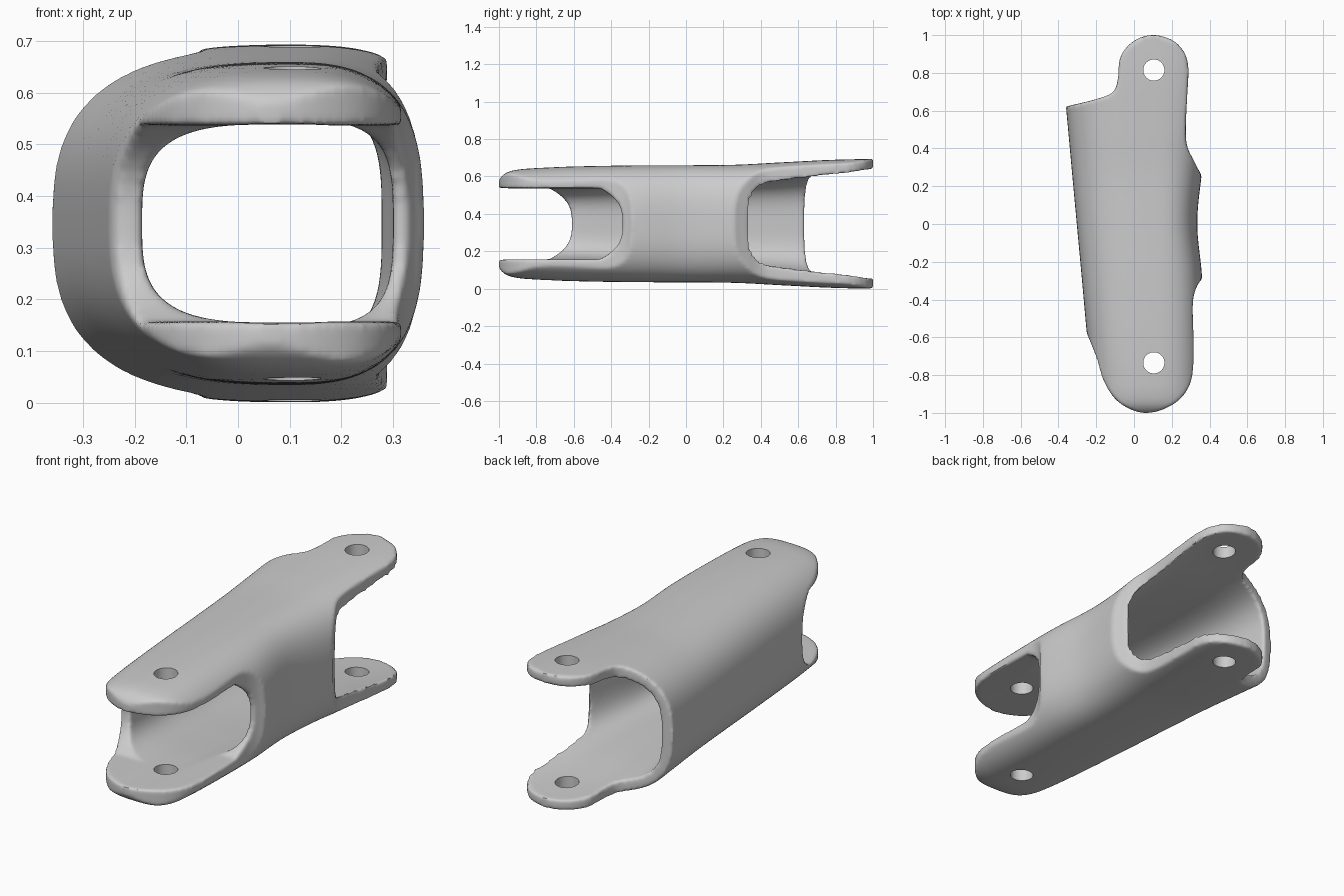
import bpy, bmesh, math

if "Cube" in bpy.data.objects:
    bpy.data.objects.remove(bpy.data.objects["Cube"])

ZC = 0.347   # height of the mirror plane between the two plates
CX = 0.10    # x of the pivot axis


def hermite(table, y):
    """Smooth interpolation of the rows (y, a, b, c) at position y."""
    def slope(i, k):
        lo, hi = max(i - 1, 0), min(i + 1, len(table) - 1)
        return (table[hi][k] - table[lo][k]) / (table[hi][0] - table[lo][0])
    i = 0
    while i < len(table) - 2 and y > table[i + 1][0]:
        i += 1
    h = table[i + 1][0] - table[i][0]
    t = (y - table[i][0]) / h
    out = []
    for k in (1, 2, 3):
        p, q = table[i][k], table[i + 1][k]
        out.append((2*t**3 - 3*t*t + 1) * p + (3*t*t - 2*t**3) * q
                   + (t**3 - 2*t*t + t) * h * slope(i, k) + (t**3 - t*t) * h * slope(i + 1, k))
    return out


def closed_spline(pts, steps=8):
    """Closed Catmull-Rom curve through 2D points."""
    n, out = len(pts), []
    for i in range(n):
        p0, p1, p2, p3 = (pts[(i + j) % n] for j in (-1, 0, 1, 2))
        for s in range(steps):
            t = s / steps
            out.append(tuple(0.5 * (2*b + (c - a)*t + (2*a - 5*b + 4*c - d)*t*t
                                    + (3*b - a - 3*c + d)*t**3)
                             for a, b, c, d in zip(p0, p1, p2, p3)))
    return out


def skin(name, rings):
    """Solid through a list of equal rings, with capped ends."""
    bm = bmesh.new()
    loops = [[bm.verts.new(p) for p in ring] for ring in rings]
    for a, b in zip(loops, loops[1:]):
        for i in range(len(a)):
            j = (i + 1) % len(a)
            bm.faces.new((a[i], a[j], b[j], b[i]))
    bm.faces.new(loops[0])
    bm.faces.new(loops[-1])
    bmesh.ops.recalc_face_normals(bm, faces=bm.faces)
    me = bpy.data.meshes.new(name)
    bm.to_mesh(me)
    bm.free()
    ob = bpy.data.objects.new(name, me)
    bpy.context.collection.objects.link(ob)
    return ob


def tube(name, table, power, count=70, sides=96):
    """Loft of rounded-square sections; rows are y, left x, right x, half height."""
    rings = []
    y0, y1 = table[0][0], table[-1][0]
    for s in range(count + 1):
        f = s / count
        y = y0 + (y1 - y0) * f ** 1.4        # denser at the rounded front
        left, right, half = hermite(table, y)
        ring = []
        for k in range(sides):
            a = 2 * math.pi * (k + 0.5) / sides
            c, d = math.cos(a), math.sin(a)
            w = right - CX if c > 0 else CX - left
            ring.append((CX + math.copysign(abs(c) ** (2 / power), c) * w, y,
                         ZC + math.copysign(abs(d) ** (2 / power), d) * half))
        rings.append(ring)
    return skin(name, rings)


def boolean(ob, cutter, op):
    m = ob.modifiers.new(cutter.name, 'BOOLEAN')
    m.operation, m.object, m.solver = op, cutter, 'EXACT'
    cutter.hide_render = True
    cutters.append(cutter)


cutters = []

# Outer shell: tapered tube with a domed front
body = tube("link_arm", [
    (-1.03, -0.15, 0.30, 0.185), (-0.985, -0.19, 0.34, 0.255), (-0.93, -0.21, 0.36, 0.284),
    (-0.80, -0.228, 0.365, 0.298), (-0.58, -0.25, 0.365, 0.307), (-0.28, -0.277, 0.36, 0.312),
    (0.0, -0.303, 0.335, 0.313), (0.27, -0.328, 0.36, 0.316), (0.5, -0.349, 0.40, 0.328),
    (0.8, -0.377, 0.45, 0.343), (1.03, -0.397, 0.46, 0.347)], 2.8)

# Inner cavity
boolean(body, tube("cavity_cutter", [
    (-1.2, -0.185, 0.285, 0.193), (-0.6, -0.185, 0.285, 0.194), (-0.28, -0.21, 0.30, 0.212),
    (0.0, -0.24, 0.278, 0.230), (0.27, -0.265, 0.305, 0.240), (0.5, -0.287, 0.345, 0.253),
    (0.8, -0.315, 0.40, 0.282), (1.2, -0.34, 0.43, 0.302)], 3.4), 'DIFFERENCE')

# Plan outline: rounded lugs at both ends, wall notches between them
outline = closed_spline([
    (0.10, 1.0), (0.031, 0.986), (-0.035, 0.94), (-0.076, 0.87), (-0.085, 0.77),
    (-0.11, 0.70), (-0.19, 0.664), (-0.36, 0.622), (-0.5, 0.59), (-0.55, 0.3),
    (-0.55, -0.1), (-0.45, -0.38), (-0.30, -0.50), (-0.25, -0.58), (-0.203, -0.70),
    (-0.16, -0.83), (-0.10, -0.925), (-0.02, -0.98), (0.06, -1.0), (0.15, -0.983),
    (0.24, -0.93), (0.295, -0.85), (0.314, -0.75), (0.315, -0.6), (0.311, -0.43),
    (0.325, -0.35), (0.36, -0.29), (0.45, -0.2), (0.48, 0.0), (0.44, 0.14),
    (0.36, 0.255), (0.32, 0.33), (0.282, 0.41), (0.274, 0.5), (0.28, 0.65),
    (0.288, 0.82), (0.27, 0.90), (0.225, 0.958), (0.165, 0.989)])
boolean(body, skin("outline_cutter", [[(x, y, z) for x, y in outline] for z in (-0.3, 1.0)]),
        'INTERSECT')

# Front slots, round-ended: the right wall is cut deeper than the left
for name, x0, x1, end in (("slot_left", -0.6, 0.10, -0.61), ("slot_right", 0.06, 0.6, -0.34)):
    profile = [(end - 0.12 * abs(t / 12) ** 3, ZC + 0.19 * t / 12) for t in range(-12, 13)]
    profile += [(-1.3, ZC + 0.19), (-1.3, ZC - 0.19)]
    boolean(body, skin(name, [[(x, y, z) for y, z in profile] for x in (x0, x1)]), 'DIFFERENCE')

# Soften every rim
remesh = body.modifiers.new("fuse", 'REMESH')
remesh.mode = 'VOXEL'
remesh.voxel_size = 0.009
smooth = body.modifiers.new("soften", 'SMOOTH')
smooth.factor, smooth.iterations = 0.5, 9

# Pivot holes
for y in (0.815, -0.735):
    rings = [[(0.105 + 0.056 * math.cos(k * math.pi / 24), y + 0.056 * math.sin(k * math.pi / 24), z)
              for k in range(48)] for z in (-0.2, 0.9)]
    boolean(body, skin("pivot_hole_cutter", rings), 'DIFFERENCE')

# Bake the modifiers and drop the cutters
bpy.context.view_layer.update()
baked = bpy.data.meshes.new_from_object(body.evaluated_get(bpy.context.evaluated_depsgraph_get()))
body.modifiers.clear()
body.data = baked
for c in cutters:
    bpy.data.objects.remove(c)

bpy.context.view_layer.objects.active = body
body.select_set(True)
bpy.ops.object.shade_smooth_by_angle(angle=math.radians(40))
